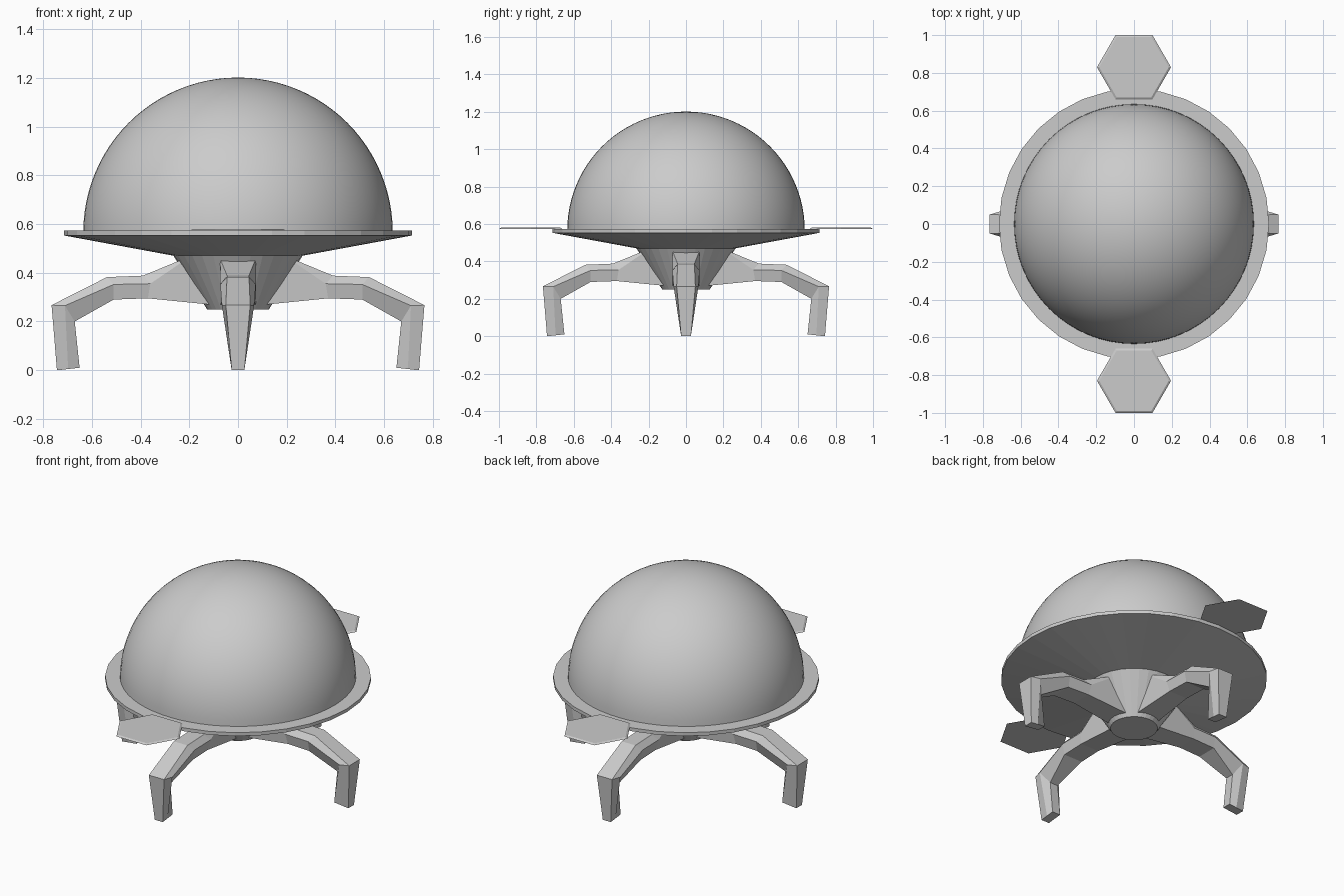
import bpy, bmesh, math
from mathutils import Matrix, Vector

if "Cube" in bpy.data.objects:
    bpy.data.objects.remove(bpy.data.objects["Cube"])


def finish(bm, name):
    bmesh.ops.recalc_face_normals(bm, faces=bm.faces)
    mesh = bpy.data.meshes.new(name)
    bm.to_mesh(mesh)
    bm.free()
    ob = bpy.data.objects.new(name, mesh)
    bpy.context.collection.objects.link(ob)
    return ob


def lathe(name, profile, sides):
    bm = bmesh.new()
    vs = [bm.verts.new((r, 0, z)) for r, z in profile]
    es = [bm.edges.new(p) for p in zip(vs, vs[1:])]
    bmesh.ops.spin(bm, geom=vs + es, cent=(0, 0, 0), axis=(0, 0, 1),
                   angle=2 * math.pi, steps=sides)
    bmesh.ops.remove_doubles(bm, verts=bm.verts, dist=1e-4)
    return finish(bm, name)


# Smooth dome
arc = [(0.635 * math.cos(math.radians(a)), 0.566 + 0.635 * math.sin(math.radians(a)))
       for a in [i * 90 / 24 for i in range(25)]]
arc[-1] = (0, 1.201)
dome = lathe("dome", arc, 64)
for p in dome.data.polygons:
    p.use_smooth = True

# Saucer rim and tapered hub
lathe("saucer_base", [(0, 0.25), (0.127, 0.25), (0.265, 0.47), (0.715, 0.553),
                      (0.715, 0.573), (0.625, 0.573)], 32)

# Leg stations: (x, z, half width) for bottom, shoulder and top of each section
STATIONS = [
    ((0.10, 0.268, 0.073), (0.235, 0.440, 0.073), (0.24, 0.450, 0.070)),
    ((0.37, 0.295, 0.060), (0.36, 0.355, 0.073), (0.39, 0.388, 0.045)),
    ((0.51, 0.290, 0.060), (0.51, 0.352, 0.073), (0.538, 0.382, 0.045)),
    ((0.67, 0.200, 0.026), (0.71, 0.265, 0.066), (0.765, 0.267, 0.050)),
    ((0.65, 0.010, 0.026), (0.697, 0.005, 0.026), (0.743, 0.000, 0.026)),
]


def leg(name, turn):
    bm = bmesh.new()
    rings = []
    for sec in STATIONS:
        pts = [(x, w, z) for x, z, w in sec] + [(x, -w, z) for x, z, w in reversed(sec)]
        rings.append([bm.verts.new(p) for p in pts])
    for a, b in zip(rings, rings[1:]):
        for i in range(6):
            j = (i + 1) % 6
            bm.faces.new((a[i], a[j], b[j], b[i]))
    bm.faces.new(rings[0])
    bm.faces.new(rings[-1])
    bm.transform(Matrix.Rotation(turn, 4, 'Z'))
    finish(bm, name)


for i, side in enumerate(("right", "back", "left", "front")):
    leg(side + "_leg", i * math.pi / 2)

# Thin hexagonal panels with a chamfered top edge
for side, s in (("front", -1), ("back", 1)):
    bm = bmesh.new()
    bmesh.ops.create_cone(bm, cap_ends=True, segments=6, radius1=0.196,
                          radius2=0.184, depth=0.007)
    bm.verts.ensure_lookup_table()
    v = max(bm.verts, key=lambda p: p.co.x).co
    if abs(v.y) > 0.01:
        bm.transform(Matrix.Rotation(math.radians(30), 4, 'Z'))
    bm.transform(Matrix.Translation(Vector((0, s * 0.83, 0.5765))))
    finish(bm, side + "_hex_panel")
